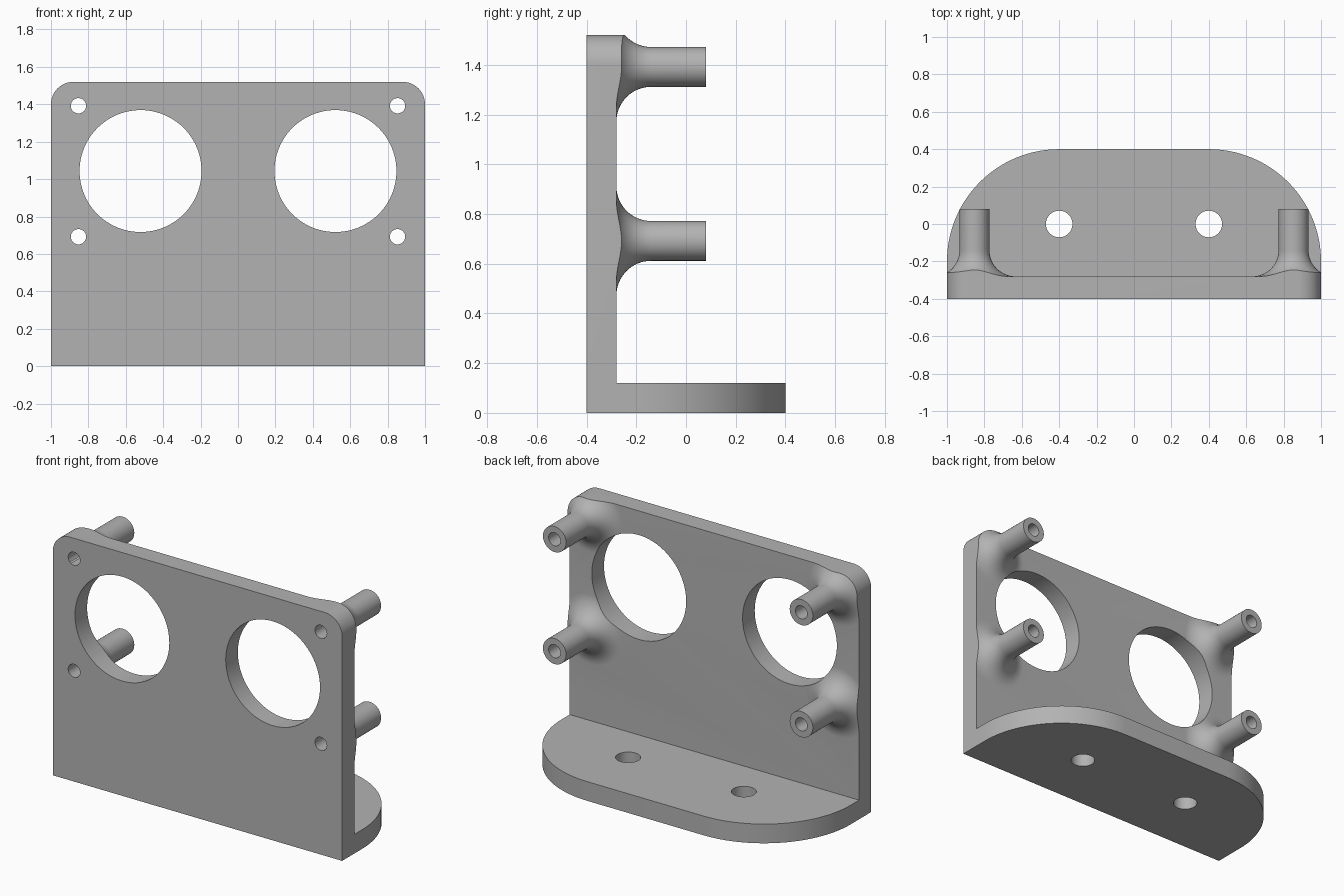
import bpy, bmesh
from math import pi, sin, cos, radians
from mathutils import Matrix, Vector

if "Cube" in bpy.data.objects:
    bpy.data.objects.remove(bpy.data.objects["Cube"])

FRONT, INNER, TIP = -0.4, -0.28, 0.08    # y of plate front, plate back, post ends
HEIGHT, THICK = 1.52, 0.12
POST_X, POST_ZS = 0.853, (0.692, 1.392)
POST_R, FILLET = 0.08, 0.14

grey = bpy.data.materials.new("bracket grey")
grey.use_nodes = True
grey.diffuse_color = (0.45, 0.45, 0.45, 1)
grey.node_tree.nodes["Principled BSDF"].inputs["Base Color"].default_value = grey.diffuse_color


def finish(name, bm):
    bmesh.ops.recalc_face_normals(bm, faces=bm.faces)
    mesh = bpy.data.meshes.new(name)
    bm.to_mesh(mesh)
    bm.free()
    mesh.materials.append(grey)
    obj = bpy.data.objects.new(name, mesh)
    bpy.context.collection.objects.link(obj)
    return obj


def prism(name, points, axis, start, end):
    """Extrude a flat outline along y (points are x, z) or z (points are x, y)."""
    put = (lambda u, v: (u, start, v)) if axis == "y" else (lambda u, v: (u, v, start))
    bm = bmesh.new()
    face = bm.faces.new([bm.verts.new(put(*p)) for p in points])
    grown = bmesh.ops.extrude_face_region(bm, geom=[face])["geom"]
    shift = Vector((0, end - start, 0) if axis == "y" else (0, 0, end - start))
    bmesh.ops.translate(bm, vec=shift, verts=[g for g in grown if isinstance(g, bmesh.types.BMVert)])
    return finish(name, bm)


def arc(cx, cy, r, a0, a1, n):
    return [(cx + r * cos(a0 + (a1 - a0) * i / n), cy + r * sin(a0 + (a1 - a0) * i / n))
            for i in range(n + 1)]


def circle(cx, cy, r, n):
    return arc(cx, cy, r, 0, 2 * pi, n)[:-1]


def rounded_top(low, high, r, n):
    """Outline two units wide with its two upper corners rounded."""
    return ([(-1, low), (1, low)] + arc(1 - r, high - r, r, 0, pi / 2, n)
            + arc(r - 1, high - r, r, pi / 2, pi, n))


def post(name, x, z):
    """Post with a flared foot, turned about the y axis."""
    foot = [(POST_R + FILLET * (1 - sin(a)), INNER + FILLET * (1 - cos(a)))
            for a in [pi / 2 * i / 16 for i in range(17)]]
    root = FRONT + THICK / 2
    profile = [(0, root), (POST_R + FILLET, root)] + foot + [(POST_R, TIP), (0, TIP)]
    bm = bmesh.new()
    verts = [bm.verts.new((r, y, 0)) for r, y in profile]
    edges = [bm.edges.new(pair) for pair in zip(verts, verts[1:])]
    bmesh.ops.spin(bm, geom=verts + edges, cent=(0, 0, 0), axis=(0, 1, 0),
                   angle=2 * pi, steps=64, use_merge=False)
    bmesh.ops.remove_doubles(bm, verts=bm.verts, dist=0.0001)
    bmesh.ops.transform(bm, matrix=Matrix.Translation((x, 0, z)), verts=bm.verts)
    return finish(name, bm)


def combine(body, tool, operation):
    mod = body.modifiers.new(operation.lower(), "BOOLEAN")
    mod.operation, mod.solver, mod.object = operation, "EXACT", tool
    bpy.ops.object.select_all(action="DESELECT")
    bpy.context.view_layer.objects.active = body
    body.select_set(True)
    bpy.ops.object.modifier_apply(modifier=mod.name)
    bpy.data.objects.remove(tool)


# Upright plate, oversized until it is trimmed
bracket = prism("bracket", [(-1.2, -0.2), (1.2, -0.2), (1.2, 1.8), (-1.2, 1.8)], "y", FRONT, INNER)

# Four posts with flared feet
for side in (-1, 1):
    for z in POST_ZS:
        combine(bracket, post("post", side * POST_X, z), "UNION")

# Trim plate and flares to the rounded outline
combine(bracket, prism("outline", rounded_top(0, HEIGHT, 0.12, 16), "y", -0.6, 0.3), "INTERSECT")

# Base shelf
combine(bracket, prism("shelf", rounded_top(FRONT, 0.4, 0.6, 32), "z", 0, THICK), "UNION")

# Large windows, post bores and shelf screw holes
for side in (-1, 1):
    combine(bracket, prism("window", circle(side * 0.521, 1.043, 0.326, 96), "y", -0.6, 0.3), "DIFFERENCE")
    for z in POST_ZS:
        combine(bracket, prism("bore", circle(side * POST_X, z, 0.041, 32), "y", -0.6, 0.3), "DIFFERENCE")
    combine(bracket, prism("screw_hole", circle(side * 0.4, 0, 0.071, 48), "z", -0.2, 0.3), "DIFFERENCE")

bpy.ops.object.shade_smooth_by_angle(angle=radians(25))
